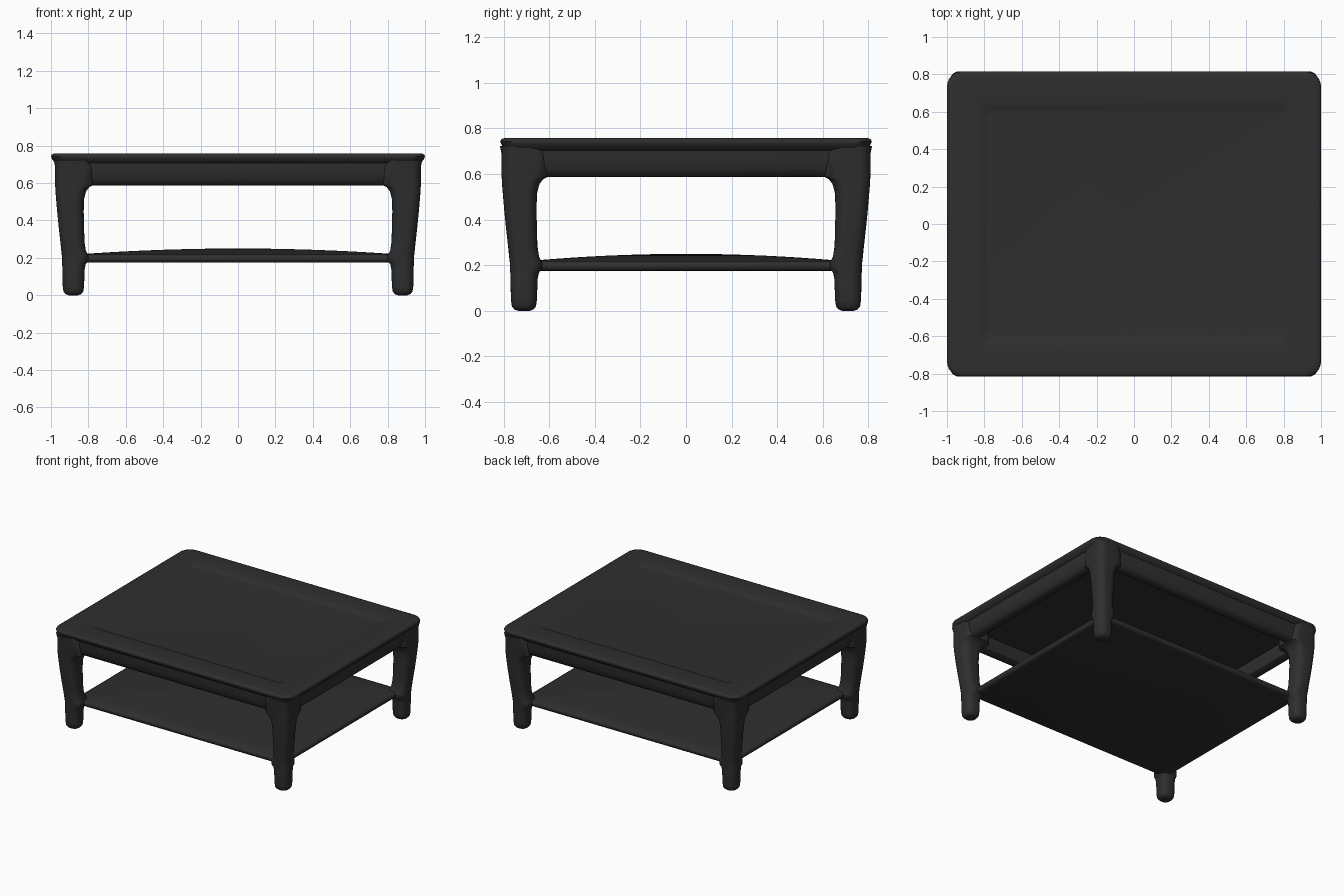
import bpy, bmesh, math

if "Cube" in bpy.data.objects:
    bpy.data.objects.remove(bpy.data.objects["Cube"])

dark = bpy.data.materials.new("dark charcoal")
dark.diffuse_color = (0.028, 0.028, 0.028, 1)
dark.use_nodes = True
dark.node_tree.nodes["Principled BSDF"].inputs["Base Color"].default_value = dark.diffuse_color


def rounded_rect(cx, cy, hx, hy, r, z, n=6):
    """Points of a rounded rectangle at height z."""
    pts = []
    for k, (sx, sy) in enumerate([(1, 1), (-1, 1), (-1, -1), (1, -1)]):
        for i in range(n + 1):
            a = math.pi / 2 * (k + i / n)
            pts.append((cx + sx * (hx - r) + r * math.cos(a),
                        cy + sy * (hy - r) + r * math.sin(a), z))
    return pts


def loft(name, rings, closed=False, angle=50):
    """Skin a stack of rounded rectangles; closed joins last ring to first."""
    bm = bmesh.new()
    loops = [[bm.verts.new(p) for p in rounded_rect(*r)] for r in rings]
    pairs = list(zip(loops, loops[1:]))
    if closed:
        pairs.append((loops[-1], loops[0]))
    else:
        bm.faces.new(loops[0])
        bm.faces.new(loops[-1])
    for a, b in pairs:
        m = len(a)
        for i in range(m):
            j = (i + 1) % m
            bm.faces.new((a[i], a[j], b[j], b[i]))
    bmesh.ops.recalc_face_normals(bm, faces=bm.faces)
    me = bpy.data.meshes.new(name)
    bm.to_mesh(me)
    bm.free()
    me.materials.append(dark)
    ob = bpy.data.objects.new(name, me)
    bpy.context.collection.objects.link(ob)
    bpy.ops.object.select_all(action='DESELECT')
    ob.select_set(True)
    bpy.context.view_layer.objects.active = ob
    bpy.ops.object.shade_smooth_by_angle(angle=math.radians(angle))
    return ob


# table top: rounded rim with a shallow recessed panel (half width, radius, z)
DY = 0.185
top = [(0.88, 0.05, 0.70), (0.965, 0.06, 0.70), (0.982, 0.07, 0.712),
       (0.994, 0.08, 0.728), (1.0, 0.08, 0.742), (0.996, 0.08, 0.752),
       (0.985, 0.075, 0.757), (0.965, 0.07, 0.759), (0.84, 0.045, 0.757),
       (0.815, 0.04, 0.752), (0.795, 0.035, 0.743), (0.775, 0.03, 0.740)]
loft("table_top", [(0, 0, h, h - DY, r, z) for h, r, z in top])

# apron: hollow band below the top with a rounded lower edge
apron = [(0.97, 0.06, 0.715), (0.966, 0.06, 0.66), (0.958, 0.06, 0.62),
         (0.945, 0.055, 0.597), (0.925, 0.05, 0.587), (0.895, 0.04, 0.587),
         (0.88, 0.03, 0.597), (0.875, 0.03, 0.715)]
loft("apron", [(0, 0, h, h - 0.18, r, z) for h, r, z in apron], closed=True)

# legs: inner edge, outer edge, z; they flare where shelf and apron meet
leg = [(0.855, 0.905, 0.002), (0.838, 0.922, 0.008), (0.827, 0.933, 0.022),
       (0.823, 0.937, 0.05), (0.82, 0.939, 0.14), (0.814, 0.94, 0.17),
       (0.80, 0.941, 0.185), (0.80, 0.942, 0.215), (0.814, 0.945, 0.24),
       (0.821, 0.95, 0.29), (0.823, 0.959, 0.37), (0.825, 0.967, 0.45),
       (0.822, 0.973, 0.52), (0.812, 0.976, 0.558), (0.795, 0.977, 0.58),
       (0.775, 0.978, 0.59), (0.775, 0.978, 0.69), (0.80, 0.985, 0.725)]
for sy, fb in ((-1, "front"), (1, "back")):
    for sx, lr in ((-1, "left"), (1, "right")):
        rings = []
        for a, b, z in leg:
            c, h = (a + b) / 2, (b - a) / 2
            r = min(0.05, h * 0.8)
            rings.append((sx * c, sy * (c - 0.169), h, h, r, max(z - 0.002, 0)))
        loft(f"{fb}_{lr}_leg", rings)

# lower shelf: flat underside, soft edge, gently crowned upper face
shelf = [(0.86, 0.69, 0.04, 0.174), (0.875, 0.705, 0.05, 0.178),
         (0.885, 0.715, 0.05, 0.195), (0.88, 0.71, 0.05, 0.21)]
for i in range(10):
    s = 1 - i / 10
    shelf.append((0.865 * s, 0.695 * s, 0.05 * s, 0.218 + 0.032 * (1 - s * s)))
loft("lower_shelf", [(0, 0, hx, hy, r, z) for hx, hy, r, z in shelf])
